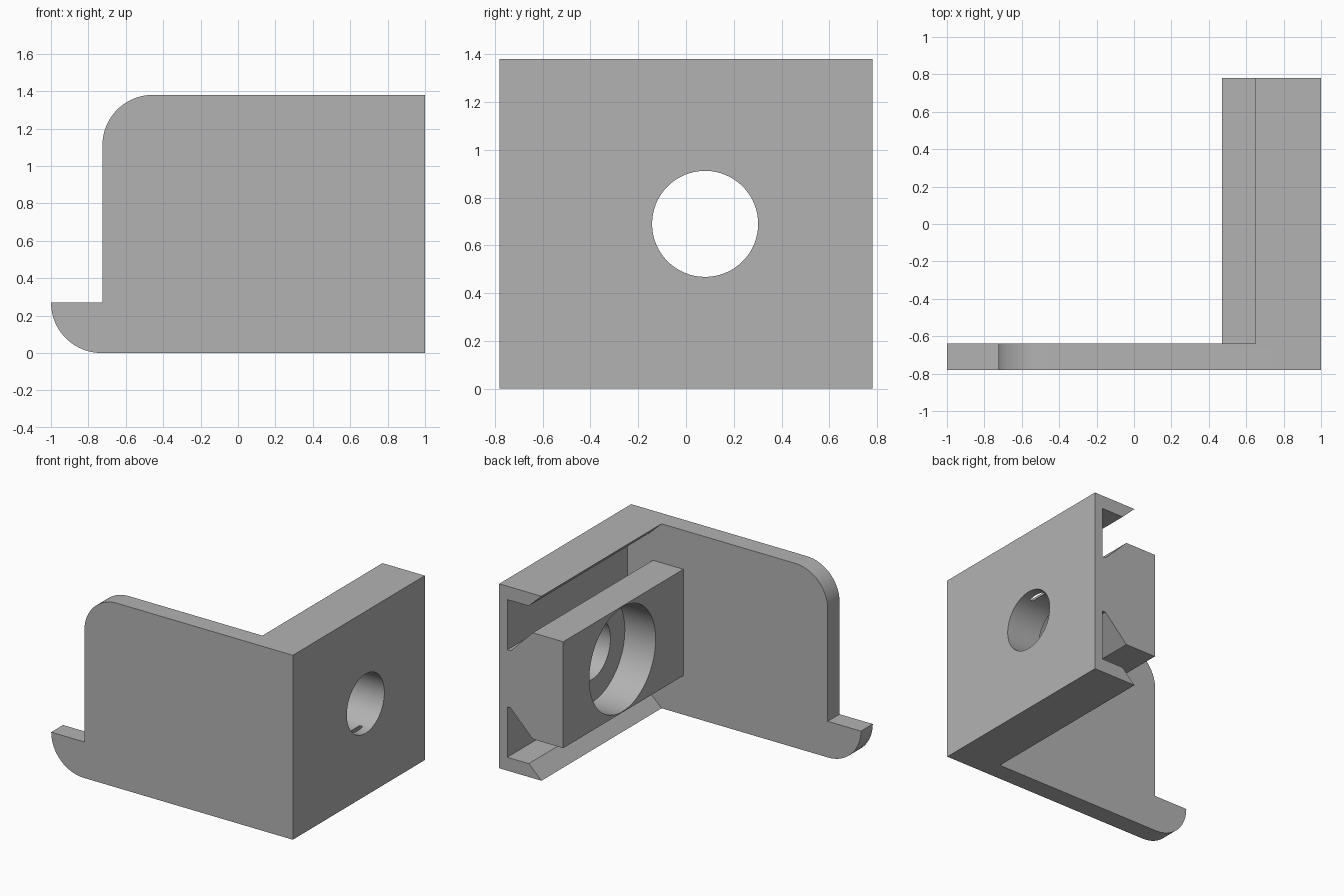
import bpy, bmesh, math
from mathutils import Vector

if "Cube" in bpy.data.objects:
    bpy.data.objects.remove(bpy.data.objects["Cube"], do_unlink=True)

grey = bpy.data.materials.new("plain_grey")
grey.use_nodes = True
grey.diffuse_color = (0.45, 0.45, 0.45, 1)
grey.node_tree.nodes["Principled BSDF"].inputs["Base Color"].default_value = (0.45, 0.45, 0.45, 1)

HEIGHT = 1.38
MID = HEIGHT / 2


def arc(cx, cz, r, start, end, steps=20):
    """Points on an arc in the x-z plane, angles in degrees."""
    angles = [math.radians(start + (end - start) * i / steps) for i in range(steps + 1)]
    return [(cx + r * math.cos(a), cz + r * math.sin(a)) for a in angles]


def extrude(name, profile, start, end, axis="y"):
    """Solid from a profile: (x, z) swept along y, or (y, z) swept along x."""
    bm = bmesh.new()
    place = (lambda p: (p[0], start, p[1])) if axis == "y" else (lambda p: (start, p[0], p[1]))
    face = bm.faces.new([bm.verts.new(place(p)) for p in profile])
    sweep = Vector((0, end - start, 0)) if axis == "y" else Vector((end - start, 0, 0))
    new = bmesh.ops.extrude_face_region(bm, geom=[face])["geom"]
    bmesh.ops.translate(bm, vec=sweep, verts=[v for v in new if isinstance(v, bmesh.types.BMVert)])
    bmesh.ops.recalc_face_normals(bm, faces=bm.faces)
    mesh = bpy.data.meshes.new(name)
    bm.to_mesh(mesh)
    bm.free()
    mesh.materials.append(grey)
    obj = bpy.data.objects.new(name, mesh)
    bpy.context.collection.objects.link(obj)
    return obj


def combine(target, tool, operation):
    """Apply a boolean and discard the tool."""
    mod = target.modifiers.new(operation.lower(), "BOOLEAN")
    mod.operation, mod.solver, mod.object = operation, "EXACT", tool
    bpy.context.view_layer.objects.active = target
    bpy.ops.object.modifier_apply(modifier=mod.name)
    bpy.data.objects.remove(tool, do_unlink=True)


# Front plate with rounded top corner and a curved toe
plate_profile = ([(1, 0), (1, HEIGHT)]
                 + arc(-0.455, HEIGHT - 0.27, 0.27, 90, 180)
                 + [(-0.725, 0.27)]
                 + arc(-0.73, 0.27, 0.27, 180, 270))
bracket = extrude("corner_bracket", plate_profile, -0.78, -0.64)

# Side rail: lipped slots above and below a dovetail block, mirrored about mid height
half = [(1, MID), (0.65, MID), (0.755, 0.59), (0.933, 0.59), (0.933, 0.213),
        (0.907, 0.213), (0.722, 0.398), (0.47, 0.398)]
rail_profile = [(x, MID + h) for x, h in half] + [(x, MID - h) for x, h in reversed(half)]
rail = extrude("side_rail", rail_profile, -0.64, 0.78)

# Through hole and counterbore in the rail
for name, radius, end in (("counterbore", 0.392, 0.725), ("through_hole", 0.222, 1.1)):
    circle = arc(0.08, MID, radius, 0, 360, 64)[:-1]
    combine(rail, extrude(name, circle, 0.4, end, "x"), "DIFFERENCE")

combine(bracket, rail, "UNION")

bpy.ops.object.select_all(action="DESELECT")
bracket.select_set(True)
bpy.context.view_layer.objects.active = bracket
bpy.ops.object.shade_smooth_by_angle(angle=math.radians(25))
